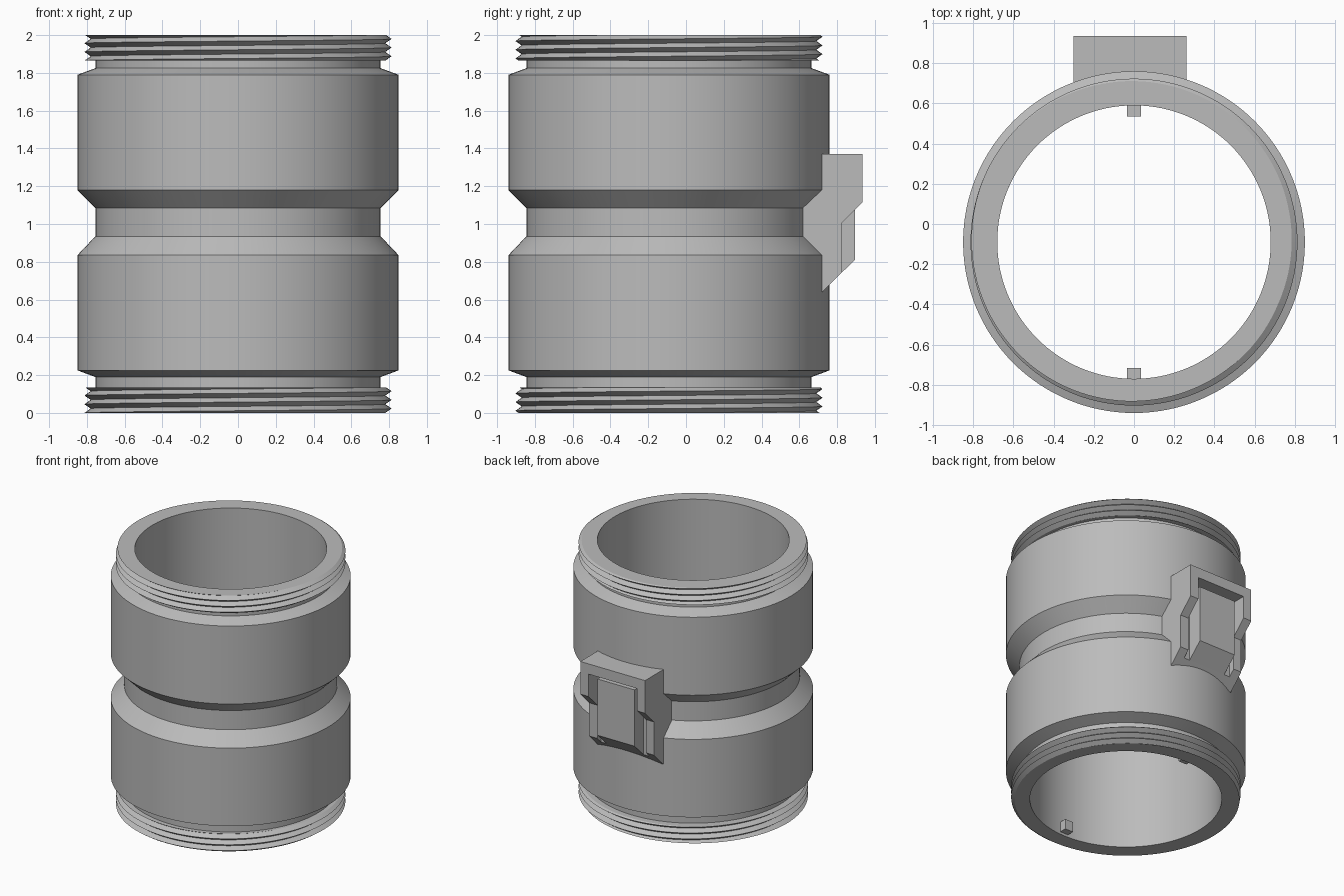
import bpy
import bmesh
from math import sin, cos, tau, hypot, radians
from mathutils import Vector

if "Cube" in bpy.data.objects:
    bpy.data.objects.remove(bpy.data.objects["Cube"])

AXIS_Y = -0.09      # the tube axis sits forward of the origin
SEGMENTS = 128
INNER, WAIST, OUTER = 0.68, 0.755, 0.85

grey = bpy.data.materials.new("grey plastic")
grey.use_nodes = True
colour = (0.5, 0.5, 0.5, 1)
grey.diffuse_color = colour
grey.node_tree.nodes["Principled BSDF"].inputs["Base Color"].default_value = colour


def finish(name, bm, smooth=False):
    bmesh.ops.recalc_face_normals(bm, faces=bm.faces)
    mesh = bpy.data.meshes.new(name)
    bm.to_mesh(mesh)
    bm.free()
    mesh.materials.append(grey)
    obj = bpy.data.objects.new(name, mesh)
    bpy.context.collection.objects.link(obj)
    if smooth:
        bpy.ops.object.select_all(action='DESELECT')
        obj.select_set(True)
        bpy.context.view_layer.objects.active = obj
        bpy.ops.object.shade_smooth_by_angle(angle=radians(25))
    return obj


def polar(r, turn, z):
    return (r * cos(tau * turn), AXIS_Y + r * sin(tau * turn), z)


def extrude_x(bm, profile, x0, x1):
    """Prism of a (y, z) outline between two x positions."""
    face = bm.faces.new([bm.verts.new((x0, y, z)) for y, z in profile])
    new = bmesh.ops.extrude_face_region(bm, geom=[face], use_keep_orig=True)["geom"]
    bmesh.ops.translate(bm, vec=(x1 - x0, 0, 0),
                        verts=[v for v in new if isinstance(v, bmesh.types.BMVert)])


def box(y0, y1, z0, z1):
    return [(y0, z0), (y1, z0), (y1, z1), (y0, z1)]


# Tube: two wide bands with a waist between them, open at the thread ends
outline = [(INNER, 0), (INNER, 2), (WAIST, 1.865), (WAIST, 1.825), (OUTER, 1.79),
           (OUTER, 1.18), (WAIST, 1.085), (WAIST, 0.935), (OUTER, 0.835),
           (OUTER, 0.225), (WAIST, 0.19), (WAIST, 0.135)]
bm = bmesh.new()
rings = [[bm.verts.new(polar(r, i / SEGMENTS, z)) for i in range(SEGMENTS)]
         for r, z in outline]
for k, (a, b) in enumerate(zip(rings, rings[1:])):
    if k == 1:
        continue            # the threaded rim closes this gap
    for i in range(SEGMENTS):
        j = (i + 1) % SEGMENTS
        bm.faces.new((a[i], a[j], b[j], b[i]))
finish("tube_body", bm, True)


# Helical threads, trimmed flat at both ends and closed by rims
def thread(name, low, high, rim_low, rim_high):
    pitch, root, crest = 0.046, 0.78, 0.813
    bm = bmesh.new()
    turns = int((high - low) / pitch) + 4
    rows = []
    for s in range(turns * SEGMENTS + 1):
        turn = s / SEGMENTS
        z = low - 2 * pitch + pitch * turn
        rows.append((bm.verts.new(polar(root, turn, z)),
                     bm.verts.new(polar(crest, turn, z + pitch / 2))))
    for s in range((turns - 1) * SEGMENTS):
        (r0, c0), (r1, c1) = rows[s], rows[s + 1]
        n0, n1 = rows[s + SEGMENTS][0], rows[s + SEGMENTS + 1][0]
        bm.faces.new((r0, r1, c1, c0))
        bm.faces.new((c0, c1, n1, n0))
    for z, direction, rim in ((low, -1, rim_low), (high, 1, rim_high)):
        cut = bmesh.ops.bisect_plane(
            bm, geom=bm.verts[:] + bm.edges[:] + bm.faces[:], dist=1e-6,
            plane_co=(0, 0, z), plane_no=(0, 0, direction), clear_outer=True)
        edges = [e for e in cut["geom_cut"] if isinstance(e, bmesh.types.BMEdge)]
        new = bmesh.ops.extrude_edge_only(bm, edges=edges)["geom"]
        for v in new:
            if isinstance(v, bmesh.types.BMVert):
                d = Vector((v.co.x, v.co.y - AXIS_Y))
                d *= rim / hypot(d.x, d.y)
                v.co = (d.x, AXIS_Y + d.y, z)
    finish(name, bm, True)


thread("lower_thread", 0, 0.135, INNER, WAIST)
thread("upper_thread", 1.865, 2, WAIST, INNER)

# Small locating keys inside the lower opening
for name, y0, y1 in (("front_key", -0.78, -0.715), ("back_key", 0.535, 0.60)):
    bm = bmesh.new()
    extrude_x(bm, box(y0, y1, 0.02, 0.1), -0.035, 0.035)
    finish(name, bm)

# Latch housing: two stepped cheeks, a top bar and a recessed floor
BACK = 0.605
cheek = [(BACK, 1.37), (0.935, 1.37), (0.935, 1.115), (0.825, 1.005),
         (0.825, 0.745), (0.71, 0.63), (BACK, 0.63)]
floor = [(BACK, 1.29), (0.78, 1.29), (0.78, 0.7), (0.71, 0.63), (BACK, 0.63)]
bm = bmesh.new()
extrude_x(bm, cheek, -0.30, -0.23)
extrude_x(bm, cheek, 0.19, 0.26)
extrude_x(bm, box(BACK, 0.935, 1.29, 1.37), -0.23, 0.19)
extrude_x(bm, floor, -0.23, 0.19)
finish("latch_housing", bm)

# Latch button with a sloped lower end
bm = bmesh.new()
extrude_x(bm, [(0.77, 1.25), (0.895, 1.25), (0.895, 0.81), (0.78, 0.7), (0.77, 0.7)],
          -0.18, 0.14)
finish("latch_button", bm)
